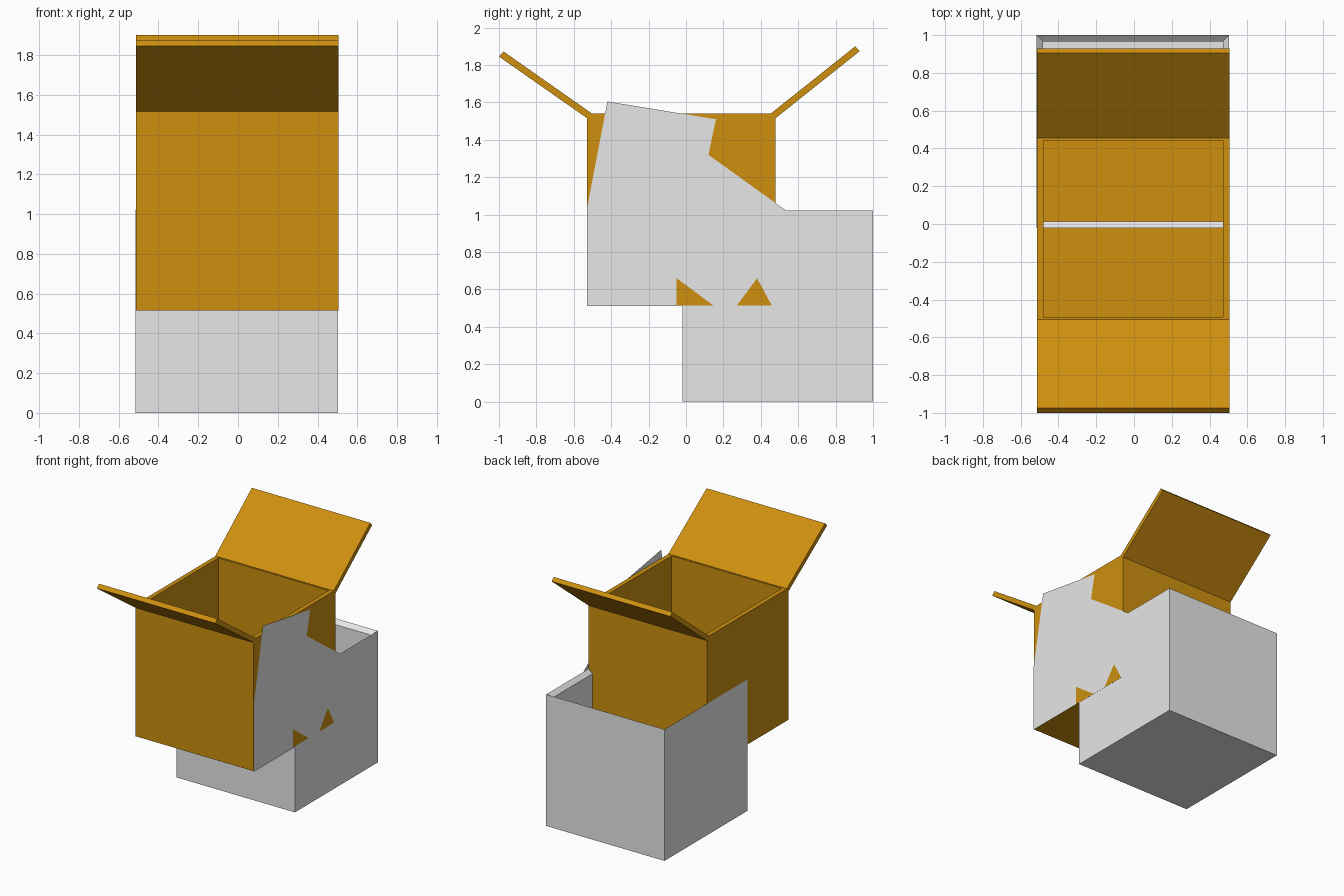
import bpy
import bmesh

cube = bpy.data.objects.get("Cube")
if cube:
    bpy.data.objects.remove(cube, do_unlink=True)


def make_material(name, colour):
    mat = bpy.data.materials.new(name)
    mat.use_nodes = True
    mat.diffuse_color = colour
    mat.node_tree.nodes["Principled BSDF"].inputs["Base Color"].default_value = colour
    return mat


CARDBOARD = make_material("cardboard_orange", (0.62, 0.28, 0.005, 1))
GREY = make_material("plain_grey", (0.8, 0.8, 0.8, 1))


def finish(name, bm, mat, recalc=True):
    if recalc:
        bmesh.ops.recalc_face_normals(bm, faces=bm.faces)
    mesh = bpy.data.meshes.new(name)
    bm.to_mesh(mesh)
    bm.free()
    mesh.materials.append(mat)
    obj = bpy.data.objects.new(name, mesh)
    bpy.context.collection.objects.link(obj)
    return obj


def open_box(name, x, y, z, wall, rim_drop, mat):
    """Open-topped box with thick walls and a rim that may slope inward."""
    bm = bmesh.new()

    def ring(inset, height):
        x0, x1 = x[0] + inset, x[1] - inset
        y0, y1 = y[0] + inset, y[1] - inset
        return [bm.verts.new((a, b, height))
                for a, b in ((x0, y0), (x1, y0), (x1, y1), (x0, y1))]

    rings = [ring(0, z[0]), ring(0, z[1]),
             ring(wall, z[1] - rim_drop), ring(wall, z[0] + wall)]
    for low, high in zip(rings, rings[1:]):
        for i in range(4):
            j = (i + 1) % 4
            bm.faces.new((low[i], low[j], high[j], high[i]))
    bm.faces.new(rings[0])
    bm.faces.new(rings[-1])
    return finish(name, bm, mat)


def extruded_profile(name, profile, x0, x1, mat):
    """Side profile (y, z) pulled across the width."""
    bm = bmesh.new()
    face = bm.faces.new([bm.verts.new((x0, y, z)) for y, z in profile])
    moved = bmesh.ops.extrude_face_region(bm, geom=[face])["geom"]
    verts = [g for g in moved if isinstance(g, bmesh.types.BMVert)]
    bmesh.ops.translate(bm, verts=verts, vec=(x1 - x0, 0, 0))
    return finish(name, bm, mat)


# Lower box, open at the top with an inward sloping rim
open_box("lower_box", (-0.515, 0.504), (-0.02, 1.0), (0, 1.023), 0.033, 0.03, GREY)

# Upper box, standing inside and in front of the lower one
open_box("upper_box", (-0.514, 0.505), (-0.528, 0.478), (0.515, 1.54), 0.035, 0, CARDBOARD)

# Open flaps along the front and back rims
extruded_profile("front_flap", [(-0.528, 1.515), (-0.505, 1.542), (-0.975, 1.872), (-1.0, 1.845)],
                 -0.514, 0.505, CARDBOARD)
extruded_profile("back_flap", [(0.478, 1.515), (0.455, 1.542), (0.905, 1.9), (0.93, 1.875)],
                 -0.514, 0.505, CARDBOARD)

# Thin torn sheet against the left side, with notches along its lower edge
outline = [(-0.53, 0.512), (-0.05, 0.512), (-0.05, 0.66), (0.15, 0.512), (0.27, 0.512),
           (0.38, 0.66), (0.46, 0.512), (0.53, 0.512), (0.53, 1.025), (0.12, 1.32),
           (0.16, 1.51), (-0.42, 1.605), (-0.53, 1.03)]
sheet = bmesh.new()
sheet.faces.new([sheet.verts.new((0.508, y, z)) for y, z in outline])
finish("side_sheet", sheet, GREY, recalc=False)
